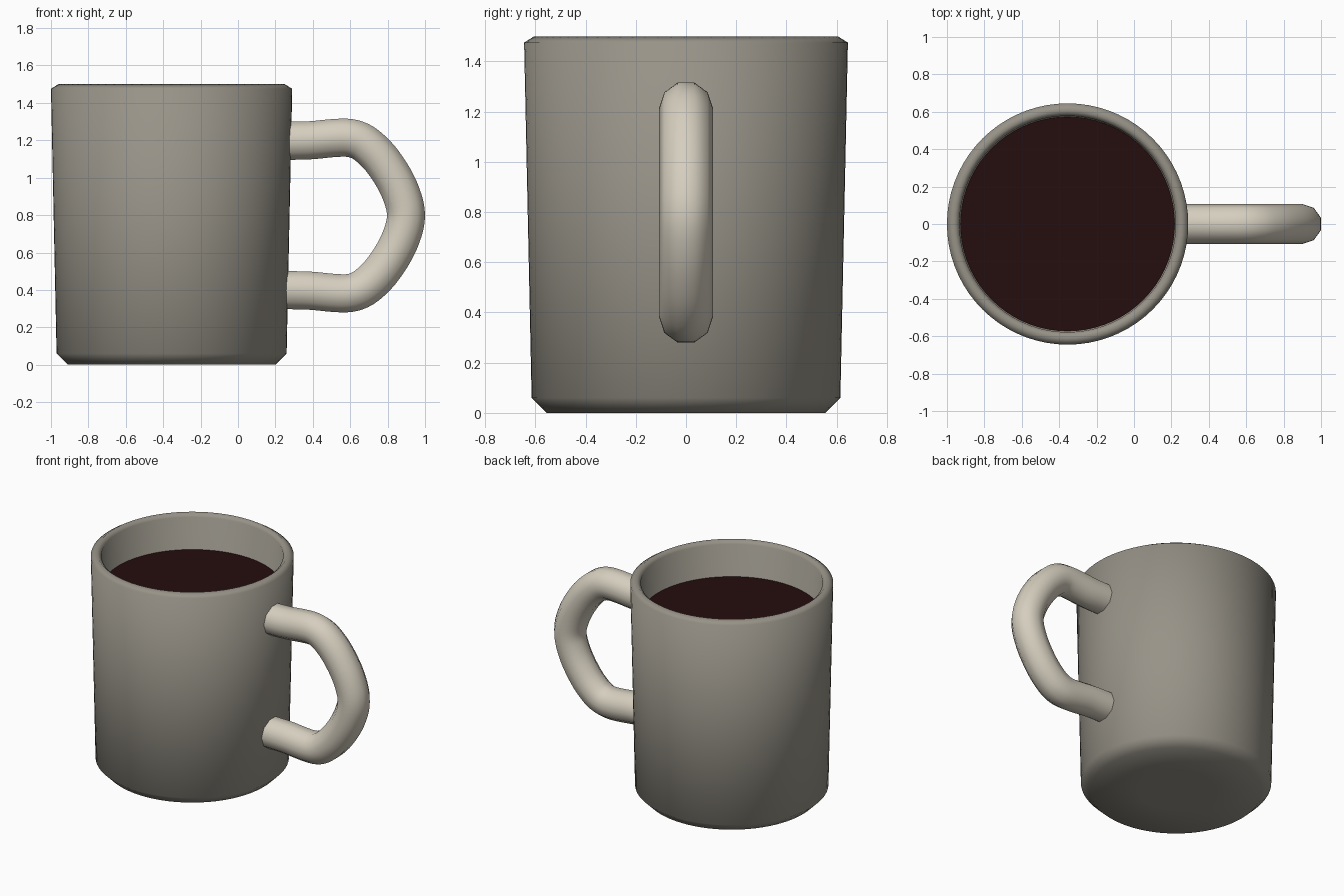
import bpy, bmesh, math
from mathutils import Vector
from mathutils.geometry import interpolate_bezier

if "Cube" in bpy.data.objects:
    bpy.data.objects.remove(bpy.data.objects["Cube"])

CX = -0.355  # axis of the cup


def material(name, rgb):
    m = bpy.data.materials.new(name)
    m.diffuse_color = (*rgb, 1)
    m.use_nodes = True
    m.node_tree.nodes["Principled BSDF"].inputs["Base Color"].default_value = m.diffuse_color
    return m


def make_object(name, bm, mat):
    bmesh.ops.recalc_face_normals(bm, faces=bm.faces[:])
    me = bpy.data.meshes.new(name)
    bm.to_mesh(me)
    bm.free()
    me.materials.append(mat)
    for p in me.polygons:
        p.use_smooth = True
    ob = bpy.data.objects.new(name, me)
    bpy.context.collection.objects.link(ob)
    return ob


def bridge(bm, a, b):
    n = len(a)
    for i in range(n):
        bm.faces.new((a[i], a[(i + 1) % n], b[(i + 1) % n], b[i]))


def lathe(name, profile, mat, seg=72):
    """Revolve (radius, z) points about the cup axis, capping both ends."""
    bm = bmesh.new()
    rings = [[bm.verts.new((CX + r * math.cos(math.tau * i / seg),
                            r * math.sin(math.tau * i / seg), z))
              for i in range(seg)] for r, z in profile]
    for a, b in zip(rings, rings[1:]):
        bridge(bm, a, b)
    bm.faces.new(rings[0])
    if len(rings) > 1:
        bm.faces.new(rings[-1])
    return make_object(name, bm, mat)


def tube(name, path, radius, mat, sides=10):
    """Sweep a round section along a path lying in the xz plane."""
    bm = bmesh.new()
    rings = []
    for k, p in enumerate(path):
        t = (path[min(k + 1, len(path) - 1)] - path[max(k - 1, 0)]).normalized()
        n = Vector((-t.z, 0, t.x))
        rings.append([bm.verts.new(p + radius * (math.cos(a) * Vector((0, 1, 0)) + math.sin(a) * n))
                      for a in (math.tau * i / sides for i in range(sides))])
    for a, b in zip(rings, rings[1:]):
        bridge(bm, a, b)
    bm.faces.new(rings[0])
    bm.faces.new(rings[-1])
    return make_object(name, bm, mat)


grey = material("warm grey glaze", (0.31, 0.29, 0.245))
cream = material("cream glaze", (0.67, 0.62, 0.52))
brown = material("dark coffee", (0.018, 0.004, 0.004))

# cup: outer wall, chamfered rim, inner wall and floor
lathe("cup_body", [(0.25, 0), (0.555, 0), (0.615, 0.06), (0.645, 1.475), (0.605, 1.5),
                   (0.578, 1.475), (0.552, 0.14), (0.5, 0.08)], grey)

# coffee surface
lathe("coffee", [(0.573, 1.25)], brown)

# handle: upper half of the path, mirrored about its middle height
MID = 0.798
upper = [(0.24, 1.197), (0.32, 1.198), (0.40, 1.201), (0.50, 1.211), (0.58, 1.214),
         (0.635, 1.203), (0.69, 1.172), (0.765, 1.098), (0.84, 0.985), (0.884, 0.88)]
half = [Vector((x, 0, z)) for x, z in upper]
knots = half + [Vector((0.898, 0, MID))] + [Vector((p.x, 0, 2 * MID - p.z)) for p in reversed(half)]

# smooth the path through its points
path = [knots[0]]
for i in range(len(knots) - 1):
    p0, p1 = knots[i], knots[i + 1]
    t0 = (p1 - knots[max(i - 1, 0)]) / 6
    t1 = (knots[min(i + 2, len(knots) - 1)] - p0) / 6
    path += interpolate_bezier(p0, p0 + t0, p1 - t1, p1, 4)[1:]
tube("handle", [Vector(p) for p in path], 0.107, cream)
